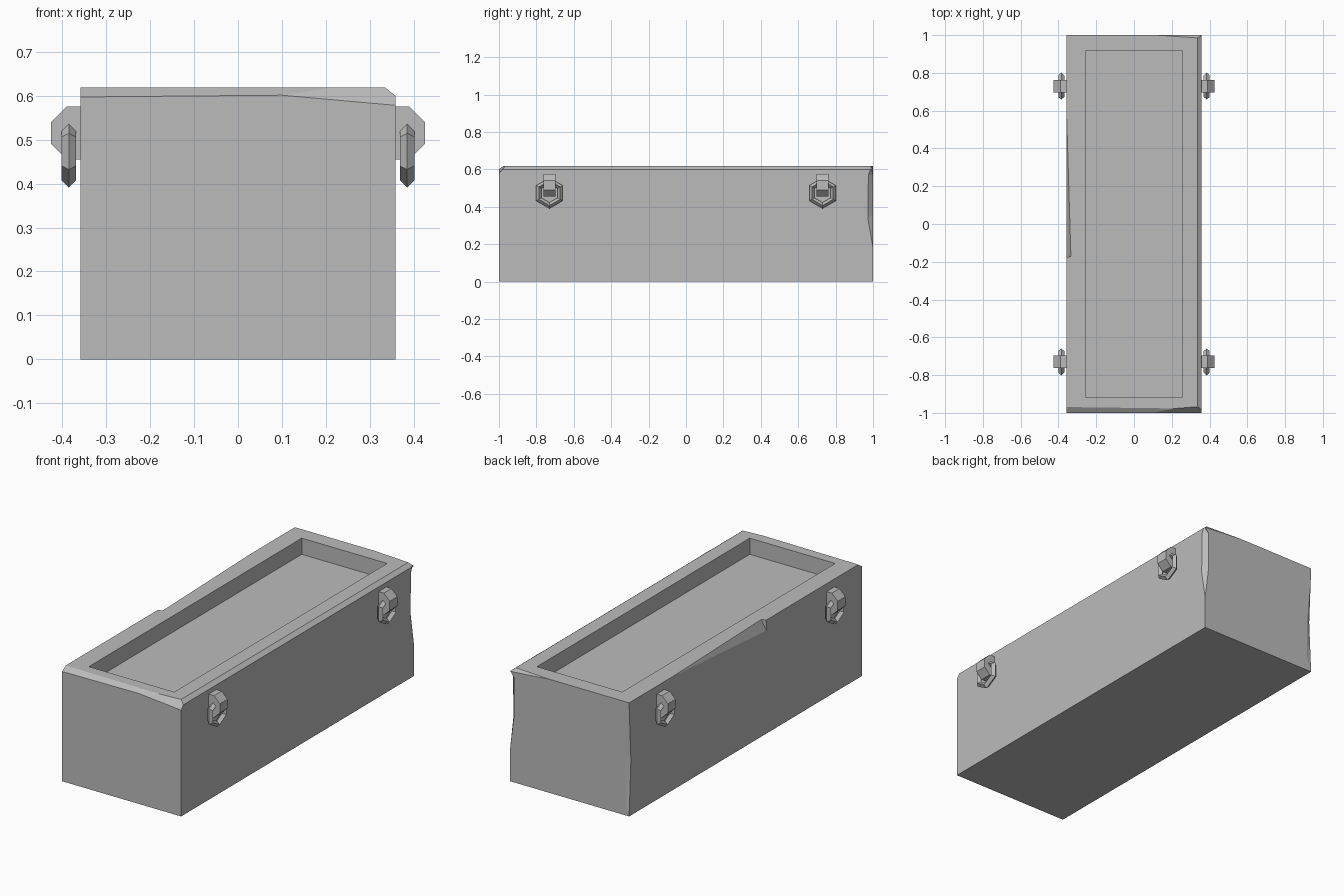
import bpy
import bmesh
from itertools import product
from mathutils import Vector
from math import pi

cube = bpy.data.objects.get("Cube")
if cube:
    bpy.data.objects.remove(cube)

stone = bpy.data.materials.new("grey stone")
stone.use_nodes = True
grey = (0.5, 0.5, 0.5, 1)
stone.diffuse_color = grey
stone.node_tree.nodes["Principled BSDF"].inputs["Base Color"].default_value = grey

W, L, H = 0.358, 1.0, 0.618   # half width, half length, height


def make_object(name, bm):
    bmesh.ops.recalc_face_normals(bm, faces=bm.faces[:])
    mesh = bpy.data.meshes.new(name)
    bm.to_mesh(mesh)
    bm.free()
    mesh.materials.append(stone)
    obj = bpy.data.objects.new(name, mesh)
    bpy.context.collection.objects.link(obj)
    return obj


def hull(name, points):
    """Convex solid around the given points."""
    bm = bmesh.new()
    for p in points:
        bm.verts.new(p)
    bmesh.ops.convex_hull(bm, input=bm.verts[:])
    return make_object(name, bm)


def shave(bm, a, b, c):
    """Cut away everything beyond the plane through three points."""
    a, b, c = Vector(a), Vector(b), Vector(c)
    normal = (b - a).cross(c - a).normalized()
    if normal.dot(a - Vector((0, 0, H / 2))) < 0:
        normal.negate()
    cut = bmesh.ops.bisect_plane(bm, geom=bm.verts[:] + bm.edges[:] + bm.faces[:],
                                 plane_co=a, plane_no=normal, clear_outer=True)
    edges = [e for e in cut["geom_cut"] if isinstance(e, bmesh.types.BMEdge)]
    bmesh.ops.holes_fill(bm, edges=edges)


def carve(obj, name, points):
    cutter = hull(name, points)
    cutter.hide_render = True
    cutter.hide_set(True)
    mod = obj.modifiers.new(name, "BOOLEAN")
    mod.operation = "DIFFERENCE"
    mod.solver = "EXACT"
    mod.object = cutter


# Stone box with worn upper edges
bm = bmesh.new()
bmesh.ops.create_cube(bm, size=1)
for v in bm.verts:
    v.co = (v.co.x * 2 * W, v.co.y * 2 * L, (v.co.z + 0.5) * H)
shave(bm, (0.335, -L, H), (0.335, L, H), (W, L, 0.6))          # right rim
shave(bm, (-W, -L, 0.597), (0.1, -L, 0.601), (0.1, -0.975, H))  # front rim
shave(bm, (0.1, -L, 0.601), (W, -L, 0.578), (0.3, -0.97, H))    # front corner
shave(bm, (0.12, L, H), (0.335, 0.985, H), (0.335, L, 0.6))     # back rim
box = make_object("stone_box", bm)

# Shallow basin in the top
carve(box, "basin_cutter", product((-0.257, 0.257), (-0.915, 0.915), (0.53, 0.75)))

# Chip along the left-hand rim
carve(box, "rim_chip_cutter", [
    (-W, 0.62, H), (-0.334, -0.17, H), (-W, -0.18, 0.56),
    (-0.334, -0.17, 0.64), (-0.40, 0.62, 0.64), (-0.40, -0.19, 0.64), (-0.40, -0.18, 0.56)])

# Chips on the two rear upright edges
carve(box, "rear_chip_cutter_a", [
    (W, L, 0.18), (W, 0.972, 0.34), (W, 0.975, 0.57), (W, 0.99, 0.61),
    (0.335, L, 0.36), (0.335, L, 0.57), (0.40, 1.05, 0.2), (0.40, 1.05, 0.61)])
carve(box, "rear_chip_cutter_b", [
    (-W, L, 0.01), (-0.335, L, 0.06), (-0.335, L, 0.33), (-W, L, 0.6),
    (-W, 0.985, 0.3), (-0.40, 1.05, 0.02), (-0.40, 1.05, 0.58)])

# Four lifting rings, each hung in a bevelled lug
lug_profile = [(0.35, 0.575), (0.39, 0.575), (0.425, 0.54),
               (0.425, 0.49), (0.39, 0.455), (0.35, 0.455)]
for side, end in product((-1, 1), (-1, 1)):
    label = ("left" if side > 0 else "right") + ("_front" if end < 0 else "_back")
    y = end * 0.73
    hull("lug_" + label, [(side * x, y + dy, z)
                          for x, z in lug_profile for dy in (-0.033, 0.033)])
    bpy.ops.mesh.primitive_torus_add(
        major_segments=6, minor_segments=4, major_radius=0.066, minor_radius=0.016,
        location=(side * 0.385, y, 0.473), rotation=(0, pi / 2, 0))
    ring = bpy.context.object
    ring.name = "ring_" + label
    ring.data.materials.append(stone)
    ring.data.polygons.foreach_set("use_smooth", [False] * len(ring.data.polygons))
